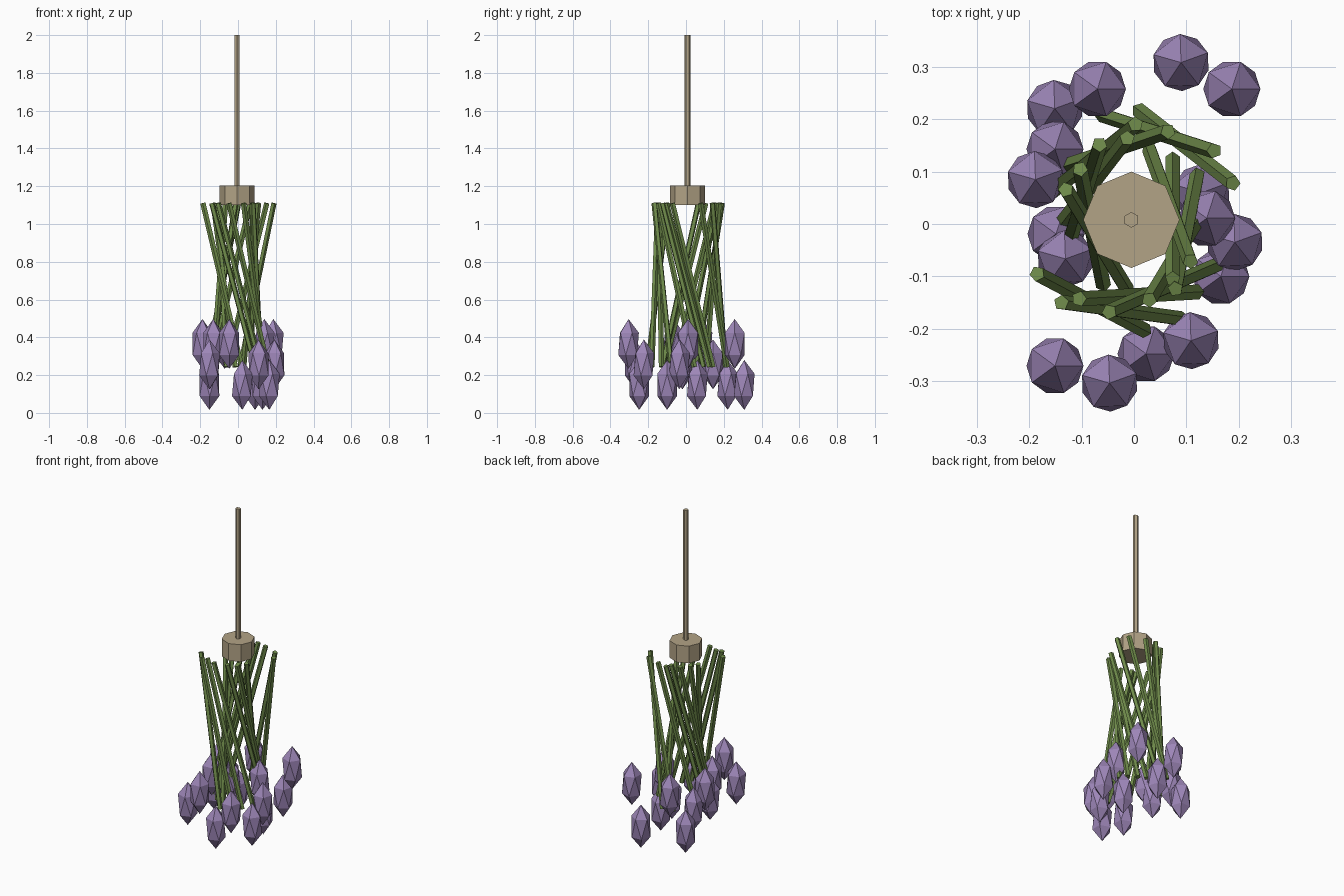
import bpy
import math
from mathutils import Vector, Matrix

cube = bpy.data.objects.get("Cube")
if cube:
    bpy.data.objects.remove(cube, do_unlink=True)


def make_material(name, rgb):
    mat = bpy.data.materials.new(name)
    mat.use_nodes = True
    mat.diffuse_color = (*rgb, 1)
    mat.node_tree.nodes["Principled BSDF"].inputs["Base Color"].default_value = (*rgb, 1)
    return mat


wood = make_material("tan_wood", (0.45, 0.37, 0.24))
green = make_material("stem_green", (0.16, 0.26, 0.07))
purple = make_material("blossom_purple", (0.34, 0.24, 0.48))

AXIS = Vector((-0.005, 0.008, 0))


def finish(name, mat):
    obj = bpy.context.object
    obj.name = name
    obj.data.materials.append(mat)
    return obj


def cylinder(name, start, end, radius, sides, mat, turn=0):
    """Straight prism between two points."""
    start, end = Vector(start), Vector(end)
    span = end - start
    bpy.ops.mesh.primitive_cylinder_add(vertices=sides, radius=radius, depth=span.length)
    obj = finish(name, mat)
    tilt = span.to_track_quat("Z", "Y").to_matrix().to_4x4()
    obj.matrix_world = Matrix.Translation((start + end) / 2) @ tilt @ Matrix.Rotation(turn, 4, "Z")
    return obj


def blossom(name, centre, turn):
    bpy.ops.mesh.primitive_ico_sphere_add(subdivisions=1, radius=0.061, location=centre)
    obj = finish(name, purple)
    obj.scale.z = 2.16
    obj.rotation_euler.z = turn


def swing(point, angle):
    """Turn a point about the hanging axis."""
    return AXIS + Matrix.Rotation(angle, 3, "Z") @ (Vector(point) - AXIS)


# Hanging rod and the block that holds the bunch
cylinder("hanging_rod", AXIS + Vector((0, 0, 1.2)), AXIS + Vector((0, 0, 2)), 0.015, 6, wood)
cylinder("holder_block", AXIS + Vector((0, 0, 1.1)), AXIS + Vector((0, 0, 1.205)), 0.092, 8, wood)

# Each row: stem top, stem bottom, blossom position, blossom height
LOW, MID, HIGH = 0.148, 0.257, 0.365
bunch = [
    ((0.189, 0.078), (0.01, 0.217), (0.187, 0.258), HIGH),
    ((0.065, 0.177), (-0.142, 0.107), (-0.07, 0.258), HIGH),
    ((-0.013, 0.164), (-0.149, -0.013), (-0.151, 0.143), MID),
    ((-0.103, 0.105), (-0.059, -0.115), (-0.149, -0.019), MID),
    ((-0.185, -0.095), (0.02, -0.203), (-0.151, -0.271), MID),
    ((-0.105, -0.143), (0.12, -0.13), (0.023, -0.248), LOW),
    ((0.029, -0.145), (0.143, 0.045), (0.166, -0.1), LOW),
    ((0.074, -0.105), (0.074, 0.124), (0.139, 0.011), HIGH),
]
next_level = {LOW: MID, MID: HIGH, HIGH: LOW}

# Every row is repeated once, turned about the axis, with its blossom one level on
for i, (top, bottom, flower, level) in enumerate(bunch):
    for copy in range(2):
        turn = copy * math.radians(20)
        z = next_level[level] if copy else level
        tag = f"{i + 1}_{copy + 1}"
        cylinder("stem_" + tag, swing((*bottom, 0.243), turn),
                 swing((*top, 1.11), turn), 0.015, 5, green, turn)
        blossom("blossom_" + tag, swing((*flower, z), turn), turn)
